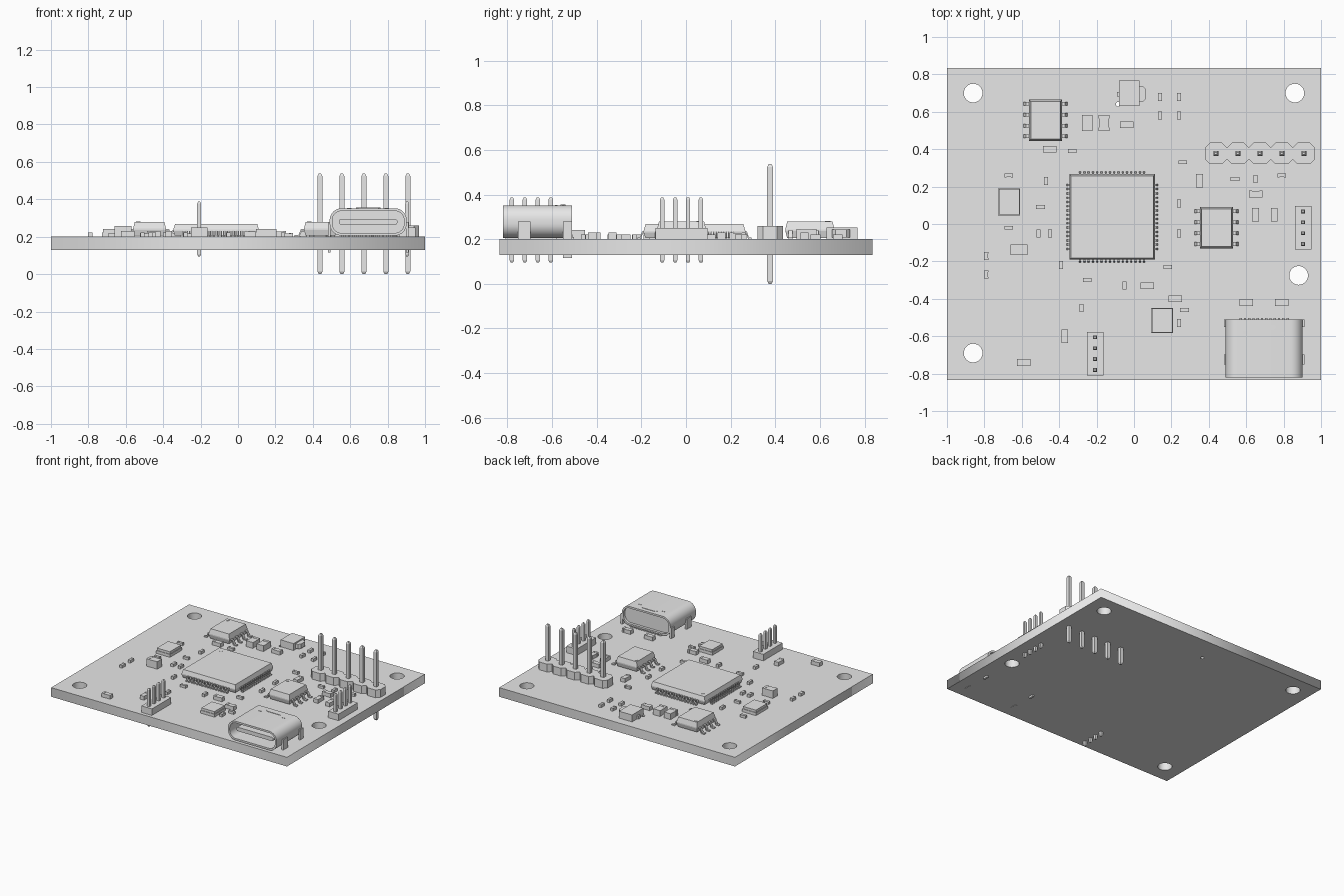
import bpy
import bmesh
import math
from math import sin, cos, pi

if "Cube" in bpy.data.objects:
    bpy.data.objects.remove(bpy.data.objects["Cube"])

GREY = (0.8, 0.8, 0.8, 1)
grey = bpy.data.materials.new("plain grey")
grey.use_nodes = True
grey.diffuse_color = GREY
grey.node_tree.nodes["Principled BSDF"].inputs["Base Color"].default_value = GREY

BOTTOM, TOP = 0.13, 0.2


def finish(name, bm, smooth=False):
    """Turn a bmesh into a named object."""
    bmesh.ops.recalc_face_normals(bm, faces=bm.faces)
    mesh = bpy.data.meshes.new(name)
    bm.to_mesh(mesh)
    bm.free()
    mesh.materials.append(grey)
    obj = bpy.data.objects.new(name, mesh)
    bpy.context.collection.objects.link(obj)
    if smooth:
        bpy.ops.object.select_all(action="DESELECT")
        obj.select_set(True)
        bpy.context.view_layer.objects.active = obj
        bpy.ops.object.shade_smooth_by_angle(angle=math.radians(35))
    return obj


def loft(bm, rings, closed=False):
    """Skin a row of equal rings, capped unless the row is closed."""
    rows = [[bm.verts.new(p) for p in ring] for ring in rings]
    n = len(rows[0])
    pairs = list(zip(rows, rows[1:]))
    if closed:
        pairs.append((rows[-1], rows[0]))
    for a, b in pairs:
        for i in range(n):
            j = (i + 1) % n
            bm.faces.new((a[i], a[j], b[j], b[i]))
    if not closed:
        bm.faces.new(rows[0])
        bm.faces.new(rows[-1])


def rect(x, y, w, d, z, cut=0):
    """Flat rectangle ring, with optional cut corners."""
    w, d = w / 2, d / 2
    if not cut:
        return [(x + i * w, y + j * d, z) for i, j in ((-1, -1), (1, -1), (1, 1), (-1, 1))]
    pts = []
    for i, j, swap in ((-1, -1, 0), (1, -1, 1), (1, 1, 0), (-1, 1, 1)):
        pair = [(x + i * w, y + j * (d - cut), z), (x + i * (w - cut), y + j * d, z)]
        pts += pair[::-1] if swap else pair
    return pts


def block(bm, x, y, w, d, z0, z1, cut=0):
    loft(bm, [rect(x, y, w, d, z, cut) for z in (z0, z1)])


def pin(bm, x, y, w, z0, z1):
    """Square post with tapered tips."""
    t = w / 2
    loft(bm, [rect(x, y, s, s, z) for s, z in ((t, z0), (w, z0 + t), (w, z1 - t), (t, z1))])


def disc(x, y, r, z, n=24):
    return [(x + r * cos(2 * pi * i / n), y + r * sin(2 * pi * i / n), z) for i in range(n)]


# Circuit board: filled outline with mounting holes
outline = bpy.data.curves.new("board_outline", "CURVE")
outline.dimensions = "2D"
outline.fill_mode = "BOTH"
outline.extrude = (TOP - BOTTOM) / 2
holes = [(-.86, .70, .05), (.86, .70, .05), (.88, -.275, .05), (-.86, -.69, .05), (-.085, .64, .012)]
for ring in [rect(0, 0, 2, 1.67, 0)] + [disc(x, y, r, 0, 32) for x, y, r in holes]:
    spline = outline.splines.new("POLY")
    spline.points.add(len(ring) - 1)
    for point, co in zip(spline.points, ring):
        point.co = (*co, 1)
    spline.use_cyclic_u = True
helper = bpy.data.objects.new("board_outline", outline)
bpy.context.collection.objects.link(helper)
board_mesh = bpy.data.meshes.new_from_object(helper.evaluated_get(bpy.context.evaluated_depsgraph_get()))
bpy.data.objects.remove(helper)
board_mesh.materials.clear()
board_mesh.materials.append(grey)
board = bpy.data.objects.new("circuit_board", board_mesh)
board.location.z = (TOP + BOTTOM) / 2
bpy.context.collection.objects.link(board)


def lead(bm, x, y, dx, dy, length, h, width):
    """Gull-wing lead running outward along (dx, dy)."""
    t = 0.008
    profile = [(0, h), (.4, h), (.65, t), (1, t), (1, 0), (.55, 0), (.3, h - t), (0, h - t)]
    loft(bm, [[(x + dx * a * length - dy * s, y + dy * a * length + dx * s, TOP + b)
               for a, b in profile] for s in (-width / 2, width / 2)])


def chip_package(name, x, y, w, d, top, reach, count, pitch, lead_w, sides, dot):
    """Moulded chip with drafted sides, leads and a pin-one mark."""
    bm = bmesh.new()
    mid = (TOP + top) / 2
    loft(bm, [rect(x, y, w - i, d - i, z) for i, z in
              ((.016, TOP + .006), (0, mid - .004), (0, mid + .004), (.018, top))])
    loft(bm, [disc(x + dot[0], y + dot[1], .012, z) for z in (top - .004, top + .002)])
    for dx, dy in sides:
        for k in range(count):
            s = (k - (count - 1) / 2) * pitch
            lead(bm, x + dx * (w / 2 - .006) + dy * s, y + dy * (d / 2 - .006) + dx * s,
                 dx, dy, reach + .006, mid - TOP, lead_w)
    finish(name, bm)


LEFT_RIGHT = [(1, 0), (-1, 0)]
chip_package("main_chip", -.117, .038, .458, .456, .267, .027, 16, .0228, .010,
             LEFT_RIGHT + [(0, 1), (0, -1)], (-.18, .18))
chip_package("rear_eight_lead_chip", -.473, .555, .176, .22, .28, .05, 4, .058, .019,
             LEFT_RIGHT, (-.06, .08))
chip_package("side_eight_lead_chip", .441, -.02, .176, .22, .28, .05, 4, .058, .019,
             LEFT_RIGHT, (-.06, .08))


def pin_header(name, x, y, count, pitch, along_x, w, base_top, pin_w, z0, z1):
    """Row of posts through a segmented base."""
    bm = bmesh.new()
    for k in range(count):
        s = (k - (count - 1) / 2) * pitch
        px, py = (x + s, y) if along_x else (x, y + s)
        size = (pitch, w) if along_x else (w, pitch)
        block(bm, px, py, *size, TOP, base_top, .026 if along_x else 0)
        pin(bm, px, py, pin_w, z0, z1)
    finish(name, bm)


pin_header("tall_pin_header", .673, .377, 5, .1175, True, .115, .26, .026, 0, .537)
pin_header("front_pin_header", -.208, -.693, 4, .058, False, .088, .25, .02, .095, .387)
pin_header("side_pin_header", .904, -.02, 4, .058, False, .088, .25, .02, .095, .387)


# Small two-terminal parts
def passives(name, places, length, width, height, upright):
    bm = bmesh.new()
    for x, y in places:
        def piece(offset, l, w, h):
            if upright:
                block(bm, x, y + offset, w, l, TOP, TOP + h)
            else:
                block(bm, x + offset, y, l, w, TOP, TOP + h)
        piece(0, length * .6, width * .95, height - .002)
        for side in (-1, 1):
            piece(side * length * .39, length * .22, width, height)
    finish(name, bm)


passives("small_resistors_across", [
    (-.33, .39), (.26, .33), (.54, .24), (.79, .26), (-.67, .26), (-.67, -.02),
    (-.5, .09), (-.25, -.3), (.18, -.23), (.27, -.46)], .046, .021, .02, False)
passives("small_resistors_upright", [
    (.14, .68), (.24, .68), (.14, .58), (.24, .58), (.65, .24), (-.47, .23),
    (-.51, -.05), (-.45, -.05), (-.79, -.17), (-.79, -.27), (-.39, -.22),
    (-.28, -.45), (-.05, -.33), (.24, -.53), (.24, .11), (.24, -.05)], .043, .022, .022, True)
passives("capacitors_across", [
    (-.04, .53), (-.45, .4), (.65, .16), (.07, -.33), (.22, -.4), (-.59, -.74),
    (.6, -.42), (.79, -.42)], .072, .036, .03, False)
passives("capacitors_upright", [(.35, .23), (.65, .05), (.75, .05), (-.37, -.6)], .072, .036, .03, True)
passives("large_capacitors", [(-.25, .54), (-.16, .54)], .088, .058, .045, True)
passives("tall_capacitor", [(-.615, -.138)], .091, .057, .058, False)

# Flat crystal cans with a raised lid
for name, x, y, w, d in (("left_crystal", -.668, .118, .118, .145), ("front_crystal", .15, -.516, .118, .134)):
    bm = bmesh.new()
    block(bm, x, y, w, d, TOP, TOP + .022)
    block(bm, x, y, w - .008, d - .008, TOP + .022, TOP + .04)
    finish(name, bm)

# Side push button
bm = bmesh.new()
block(bm, -.025, .699, .11, .138, TOP, .253)
block(bm, .03, .695, .068, .08, TOP + .008, .243, .015)
block(bm, -.085, .695, .014, .024, TOP, .225)
finish("side_button", bm)

# Socket at the front edge
SX, SZ = .696, .279


def pill(w, h, r, y):
    """Rounded rectangle ring standing across y."""
    pts = []
    for q, (i, j) in enumerate(((1, 1), (-1, 1), (-1, -1), (1, -1))):
        for k in range(9):
            a = (q + k / 8) * pi / 2
            pts.append((SX + i * (w / 2 - r) + r * cos(a), y, SZ + j * (h / 2 - r) + r * sin(a)))
    return pts


W, H, FRONT, BACK = .412, .146, -.82, -.51
bm = bmesh.new()
loft(bm, [pill(W, H, .064, FRONT), pill(W, H, .064, BACK),
          pill(W - .028, H - .028, .05, BACK), pill(W - .028, H - .028, .05, FRONT)], True)
finish("socket_shell", bm, True)

bm = bmesh.new()
loft(bm, [pill(W - .028, H - .028, .05, y) for y in (-.6, -.53)])
loft(bm, [pill(W - .1, .03, .012, y) for y in (-.79, -.59)])
finish("socket_tongue", bm, True)

bm = bmesh.new()
for side in (-1, 1):
    x = SX + side * (W / 2 + .002)
    block(bm, x, -.725, .014, .055, .128, SZ)
    block(bm, x, -.53, .014, .04, .115, SZ)
finish("socket_mounting_tabs", bm)

bm = bmesh.new()
for k in range(12):
    block(bm, SX + (k - 5.5) * .0228, -.52, .012, .036, TOP, TOP + .01)
finish("socket_contacts", bm)

# Latch plate and dimples on the socket roof
bm = bmesh.new()
block(bm, SX, -.552, .13, .022, SZ + H / 2 - .004, SZ + H / 2 + .003, .01)
for side in (-1, 1):
    block(bm, SX + side * .1, -.582, .024, .012, SZ + H / 2 - .004, SZ + H / 2 + .002)
finish("socket_roof_latch", bm)
